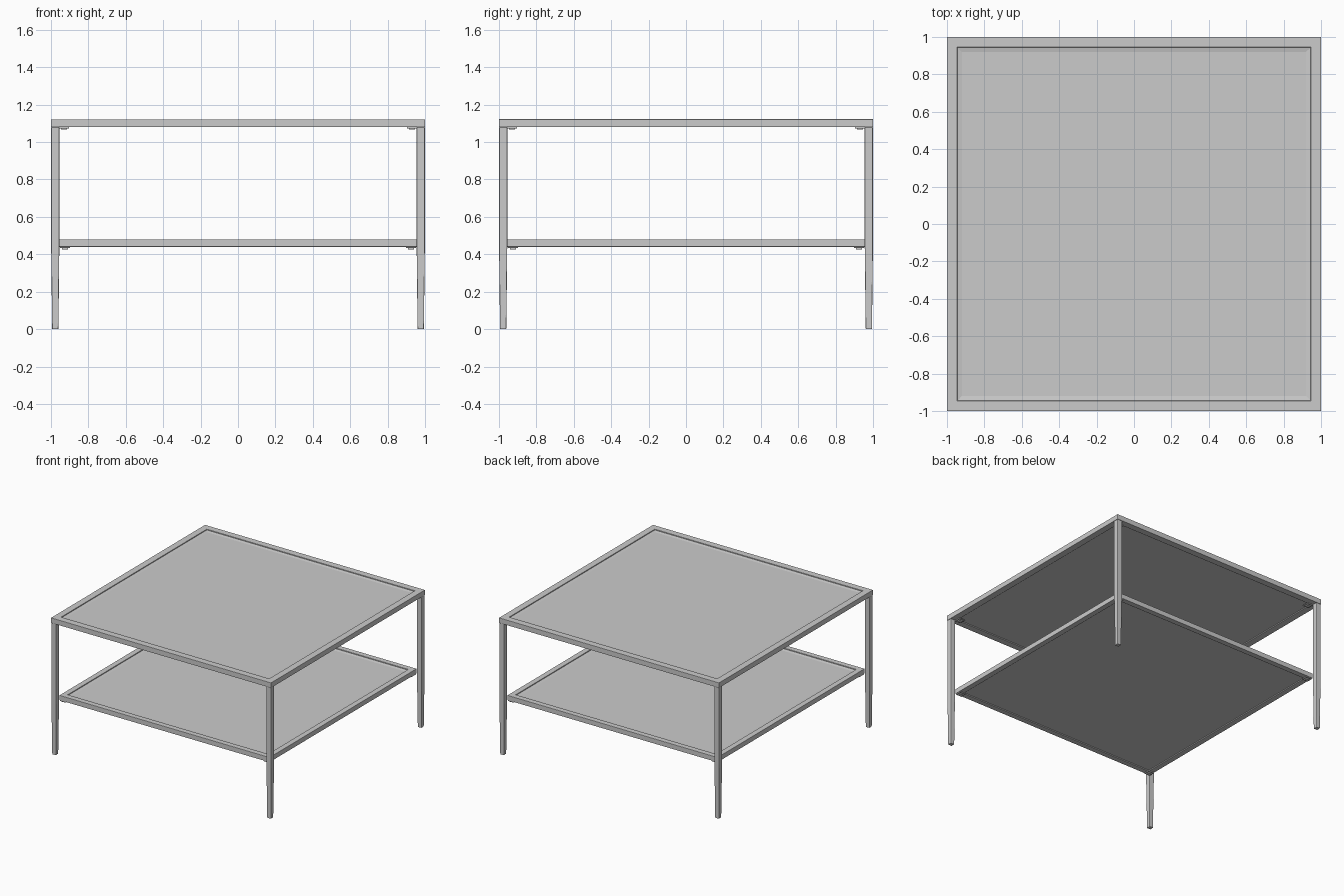
import bpy, bmesh
from mathutils import Vector

cube = bpy.data.objects.get("Cube")
if cube:
    bpy.data.objects.remove(cube, do_unlink=True)

grey = bpy.data.materials.new("light grey metal")
grey.use_nodes = True
colour = (0.6, 0.6, 0.6, 1)
grey.diffuse_color = colour
bsdf = next(n for n in grey.node_tree.nodes if n.type == 'BSDF_PRINCIPLED')
bsdf.inputs["Base Color"].default_value = colour


def finish(name, bm, bevel=0.0):
    bmesh.ops.recalc_face_normals(bm, faces=bm.faces)
    mesh = bpy.data.meshes.new(name)
    bm.to_mesh(mesh)
    bm.free()
    mesh.materials.append(grey)
    obj = bpy.data.objects.new(name, mesh)
    bpy.context.collection.objects.link(obj)
    if bevel:
        mod = obj.modifiers.new("soft edges", 'BEVEL')
        mod.width = bevel
        mod.segments = 2
        mod.limit_method = 'ANGLE'
    return obj


def loft(name, rings, close=False, bevel=0.0):
    """Skin square rings given as (centre x, centre y, half width, z)."""
    bm = bmesh.new()
    loops = [[bm.verts.new((cx + sx * h, cy + sy * h, z))
              for sx, sy in ((-1, -1), (1, -1), (1, 1), (-1, 1))]
             for cx, cy, h, z in rings]
    pairs = list(zip(loops, loops[1:]))
    if close:
        pairs.append((loops[-1], loops[0]))
    else:
        bm.faces.new(loops[0])
        bm.faces.new(loops[-1])
    for a, b in pairs:
        for i in range(4):
            j = (i + 1) % 4
            bm.faces.new((a[i], a[j], b[j], b[i]))
    return finish(name, bm, bevel)


def tier(name, half, bottom, top, rail):
    """Square rail frame holding a sunken tray panel."""
    inner = half - rail
    frame = [(half, bottom), (half, top), (inner, top), (inner, bottom)]
    loft(name + "_frame", [(0, 0, h, z) for h, z in frame], True, 0.002)
    # tray panel with a shallow sloped border
    profile = [(inner, bottom + 0.008), (inner, top - 0.007),
               (inner - 0.004, top - 0.007), (inner - 0.025, top - 0.011)]
    loft(name + "_panel", [(0, 0, h, z) for h, z in profile])


tier("table_top", 1.0, 1.08, 1.122, 0.055)
tier("lower_shelf", 0.955, 0.44, 0.48, 0.045)

corners = {"front_right": (-1, -1), "front_left": (1, -1),
           "back_right": (-1, 1), "back_left": (1, 1)}
for label, (sx, sy) in corners.items():
    # leg narrowing gently toward the floor
    sections = [(0.977, 0.017, 0), (0.977, 0.019, 0.2),
                (0.977, 0.022, 0.45), (0.977, 0.022, 1.08)]
    loft(label + "_leg", [(sx * c, sy * c, h, z) for c, h, z in sections], bevel=0.004)
    # stepped fixing pads under each corner
    for tier_name, z, c in (("top", 1.08, 0.93), ("shelf", 0.44, 0.925)):
        pad = [(0.026, z), (0.026, z - 0.007), (0.016, z - 0.007), (0.016, z - 0.014)]
        loft(label + "_" + tier_name + "_pad", [(sx * c, sy * c, h, pz) for h, pz in pad])
